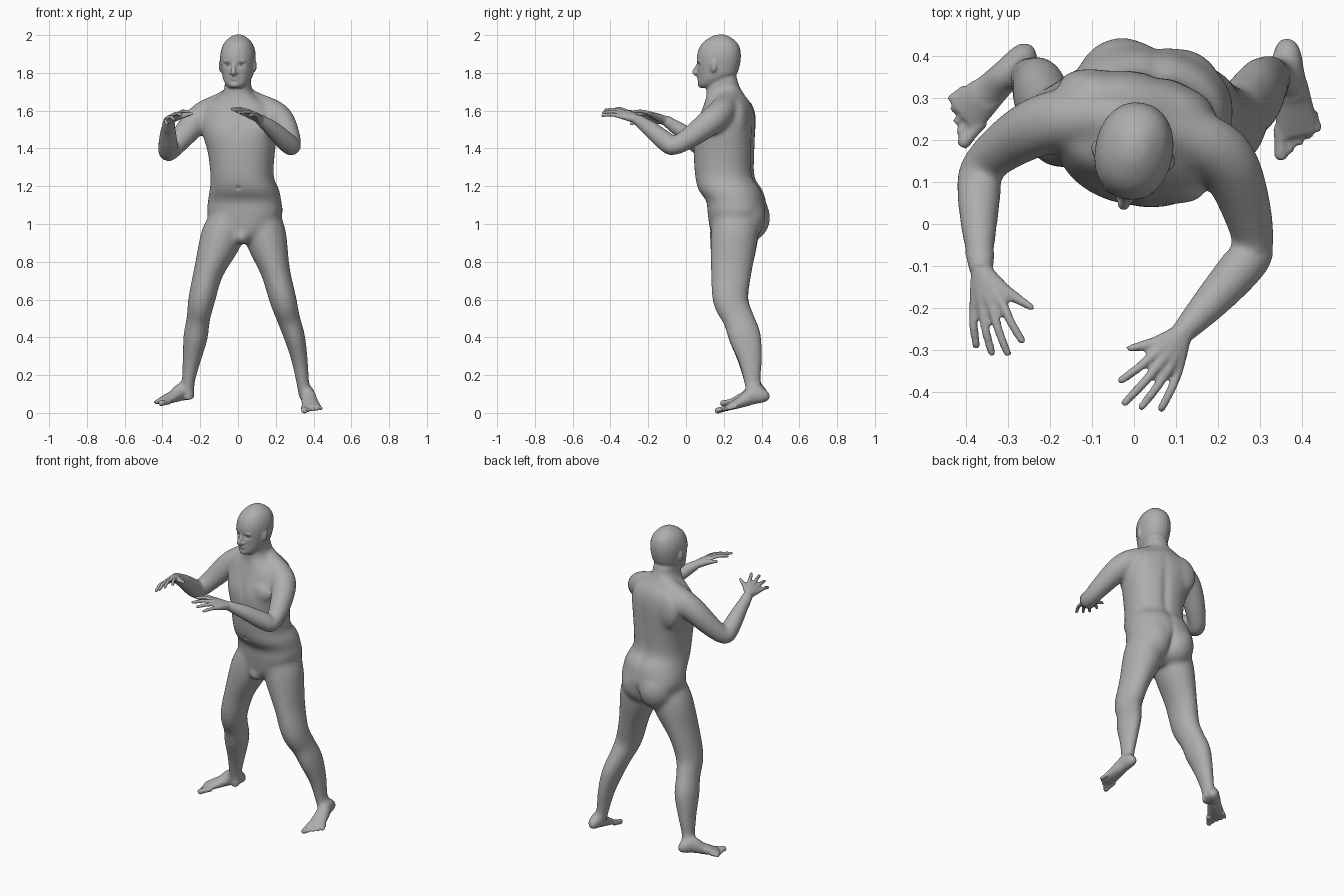
import bpy, bmesh, math
from mathutils import Vector, Matrix

if "Cube" in bpy.data.objects:
    bpy.data.objects.remove(bpy.data.objects["Cube"])

skin = bpy.data.materials.new("plain grey skin")
skin.use_nodes = True
GREY = (.42, .42, .42, 1)
skin.diffuse_color = GREY
skin.node_tree.nodes["Principled BSDF"].inputs["Base Color"].default_value = GREY

Y, Z = Vector((0, 1, 0)), Vector((0, 0, 1))
BACK = Vector((.19, .98, 0)).normalized()      # the trunk and head are turned a little
SIDE = BACK.cross(Z)


def spline(rows, steps):
    """Smooth Catmull-Rom run through rows of x, y, z, half width, half depth."""
    pts = [Vector(r) for r in rows]
    out = []
    for i in range(len(pts) - 1):
        a, b, c, d = pts[max(i - 1, 0)], pts[i], pts[i + 1], pts[min(i + 2, len(pts) - 1)]
        for k in range(steps):
            t = k / steps
            out.append(b + (c - a) * (t / 2) + (a * 2 - b * 5 + c * 4 - d) * (t * t / 2)
                       + (b * 3 - a - c * 3 + d) * (t ** 3 / 2))
    return out + [pts[-1]]


def sweep(bm, rows, ref, axis=None, power=2, sides=20, steps=4):
    """Closed tube with elliptical sections; the depth runs along ref."""
    path = spline(rows, steps)
    rings = []
    for i, p in enumerate(path):
        near, far = path[max(i - 1, 0)], path[min(i + 1, len(path) - 1)]
        t = axis or Vector((far - near)[:3]).normalized()
        u = (ref - t * ref.dot(t)).normalized()
        v = t.cross(u)
        ring = []
        for k in range(sides):
            ang = math.tau * k / sides
            c, s = math.cos(ang), math.sin(ang)
            c = math.copysign(abs(c) ** (2 / power), c)
            s = math.copysign(abs(s) ** (2 / power), s)
            ring.append(bm.verts.new(Vector(p[:3]) + v * c * p[3] + u * s * p[4]))
        rings.append(ring)
    for lo, hi in zip(rings, rings[1:]):
        for k in range(sides):
            n = (k + 1) % sides
            bm.faces.new((lo[k], lo[n], hi[n], hi[k]))
    bm.faces.new(rings[0][::-1])
    bm.faces.new(rings[-1])


def digit(bm, points, radii, ref):
    sweep(bm, [(*p, r, r) for p, r in zip(points, radii)], ref, sides=10)


def blob(bm, centre, size, turn=0):
    m = Matrix.Translation(centre) @ Matrix.Rotation(math.atan2(SIDE.y, SIDE.x) + turn, 4, 'Z')
    bmesh.ops.create_uvsphere(bm, u_segments=20, v_segments=12, radius=1,
                              matrix=m @ Matrix.Diagonal((*size, 1)))


def make(name, bm):
    bmesh.ops.recalc_face_normals(bm, faces=bm.faces)
    mesh = bpy.data.meshes.new(name)
    bm.to_mesh(mesh)
    bm.free()
    mesh.materials.append(skin)
    mesh.polygons.foreach_set("use_smooth", [True] * len(mesh.polygons))
    obj = bpy.data.objects.new(name, mesh)
    bpy.context.collection.objects.link(obj)
    return obj


def fuse(obj, voxel, rounds, dents, soft):
    """Melt overlapping pieces into one skin, soften a region, press in the dents."""
    melt = obj.modifiers.new("melt", 'REMESH')
    melt.mode = 'VOXEL'
    melt.voxel_size = voxel
    melt.use_smooth_shade = True
    relax = obj.modifiers.new("relax", 'SMOOTH')
    relax.iterations = rounds
    done = bpy.data.meshes.new_from_object(
        obj.evaluated_get(bpy.context.evaluated_depsgraph_get()))
    obj.modifiers.clear()
    obj.data = done
    work = bmesh.new()
    work.from_mesh(done)
    region = [v for v in work.verts if soft(v.co)]
    for _ in range(35):
        bmesh.ops.smooth_vert(work, verts=region, factor=.5, use_axis_x=True,
                              use_axis_y=True, use_axis_z=True)
    for centre, size, push in dents:
        for v in work.verts:
            d = sum((g / s) ** 2 for g, s in zip(v.co - centre, size))
            if d < 6:
                v.co += push * math.exp(-d)
    work.to_mesh(done)
    work.free()
    if not done.materials:
        done.materials.append(skin)


# Trunk and neck
body = bmesh.new()
sweep(body, [(.03, .25, .9, .05, .07), (.035, .26, .95, .14, .125), (.037, .273, 1.05, .198, .154),
             (.035, .265, 1.12, .195, .154), (.034, .236, 1.18, .184, .167),
             (.022, .206, 1.25, .167, .155), (.018, .201, 1.37, .176, .158),
             (.01, .204, 1.48, .198, .158), (.005, .218, 1.57, .2, .142),
             (.003, .221, 1.63, .17, .124), (.002, .213, 1.67, .11, .106),
             (0, .2, 1.71, .073, .092), (0, .187, 1.78, .067, .08)], BACK, Z, 2.3, 28)
for s in (-1, 1):
    blob(body, Vector((.037, .317, 1.035)) + SIDE * s * .068, (.112, .117, .13))   # buttock
    blob(body, Vector((.005, .11, 1.5)) + SIDE * s * .08, (.09, .045, .07))        # chest
    blob(body, Vector((.005, .3, 1.54)) + SIDE * s * .09, (.1, .052, .12))         # shoulder blade
blob(body, (.02, .17, .935), (.045, .05, .045))

# Arms, from beside the neck to the wrist
RIGHT_WRIST, LEFT_WRIST = Vector((-.365, -.11, 1.55)), Vector((.115, -.26, 1.555))
arms = (
    [(-.01, .245, 1.68, .06), (-.09, .255, 1.632, .064), (-.17, .25, 1.585, .073),
     (-.235, .23, 1.53, .072), (-.31, .185, 1.443, .061), (-.367, .13, 1.38, .051),
     (-.37, .075, 1.413, .054), (-.37, -.02, 1.49, .043), (*RIGHT_WRIST, .028)],
    [(.01, .24, 1.68, .06), (.1, .215, 1.632, .064), (.18, .185, 1.59, .073),
     (.23, .135, 1.545, .072), (.27, .03, 1.465, .06), (.285, -.06, 1.413, .049),
     (.255, -.105, 1.435, .052), (.185, -.185, 1.5, .043), (*LEFT_WRIST, .028)])
for arm in arms:
    sweep(body, [(*p, p[-1]) for p in arm], Vector((.3, .2, 1)))

# Legs, from hip to ankle
legs = (
    [(-.05, .265, 1.03, .1, .125), (-.09, .255, .92, .112, .127), (-.155, .24, .75, .08, .109),
     (-.192, .237, .6, .072, .095), (-.21, .277, .5, .063, .084), (-.225, .312, .4, .065, .087),
     (-.245, .337, .28, .049, .065), (-.263, .352, .16, .035, .045), (-.262, .37, .08, .035, .047)],
    [(.13, .265, 1.03, .1, .125), (.15, .255, .92, .11, .125), (.198, .24, .75, .079, .109),
     (.238, .235, .6, .072, .095), (.267, .277, .5, .062, .084), (.3, .312, .4, .056, .087),
     (.326, .34, .28, .044, .065), (.343, .352, .16, .035, .045), (.357, .37, .08, .035, .047)])
for leg in legs:
    sweep(body, leg, Y)


# Hands: palm bones, four fingers and a thumb
def hand(bm, wrist, first, last, tips, thumb, up):
    for i, tip in enumerate(tips):
        tip = Vector(tip)
        knuckle = first.lerp(last, i / 3) + up * (.008 if i in (1, 2) else .002)
        root = wrist.lerp(knuckle, .15)
        digit(bm, [wrist, root, wrist.lerp(knuckle, .6), knuckle], (.024, .023, .018, .012), up)
        digit(bm, [knuckle, knuckle.lerp(tip, .45) + up * .007, tip.lerp(knuckle, .1), tip],
              (.012, .011, .0098, .007), up)
    base = wrist.lerp(first, .3)
    digit(bm, [wrist, base.lerp(thumb, .3), base.lerp(thumb, .65), thumb],
          (.024, .019, .013, .008), up)


hand(body, RIGHT_WRIST, Vector((-.31, -.195, 1.585)), Vector((-.381, -.205, 1.545)),
     [(-.264, -.285, 1.595), (-.3, -.316, 1.58), (-.338, -.316, 1.555), (-.376, -.298, 1.53)],
     Vector((-.24, -.202, 1.585)), Vector((-.5, 0, .85)))
hand(body, LEFT_WRIST, Vector((.037, -.32, 1.597)), Vector((.104, -.355, 1.57)),
     [(-.037, -.378, 1.61), (-.027, -.433, 1.605), (.014, -.443, 1.59), (.062, -.448, 1.575)],
     Vector((-.017, -.298, 1.6)), Vector((.3, -.1, .9)))


# Feet: a wedge with five toes, heel slightly raised
def foot(bm, heel, ahead, medial, drop):
    ahead = Vector((*ahead, drop)).normalized()
    across = Z.cross(ahead).normalized() * medial
    rows = [(-.015, 0, .037, .016, .02), (.01, 0, .038, .034, .037), (.07, 0, .054, .037, .052),
            (.13, -.002, .036, .043, .034), (.19, -.004, .023, .05, .022),
            (.225, -.006, .017, .049, .014)]
    sweep(bm, [(*(heel + ahead * d + across * o + Z * h), a, b) for d, o, h, a, b in rows], Z)
    for i in range(5):
        start = heel + ahead * (.2 - .007 * i) + across * (.036 - .021 * i) + Z * .016
        end = start + ahead * (.08 - .008 * i) + across * (.004 - .003 * i) - Z * .004
        size = .017 if i == 0 else .0105
        digit(bm, [start, start.lerp(end, .5), start.lerp(end, .85), end],
              (size, size * .9, size, size * .7), Z)


foot(body, Vector((-.25, .415, .065)), (-.69, -.72), 1, -.1)
foot(body, Vector((.364, .43, .055)), (.1, -.98), -1, -.21)


# Head with nose, lips, chin, brows and ears
def face(side, front, z):
    return Vector((0, .175, z)) + SIDE * side - BACK * front


skull = [(2.004, -.01, .004, .004), (1.996, -.008, .032, .04), (1.97, -.005, .064, .081),
         (1.94, -.003, .082, .105), (1.9, 0, .092, .116), (1.86, .002, .092, .116),
         (1.82, .005, .087, .11), (1.79, .01, .081, .102), (1.76, .028, .07, .083),
         (1.735, .05, .052, .059), (1.72, .06, .032, .04)]
sweep(body, [(*face(0, f, z), a, b) for z, f, a, b in skull], BACK, Z, 2.15, 24)
digit(body, [face(0, .108, 1.855), face(0, .122, 1.825), face(0, .131, 1.803), face(0, .11, 1.793)],
      (.009, .011, .015, .012), SIDE)
blob(body, face(0, .105, 1.778), (.028, .014, .007))
blob(body, face(0, .104, 1.766), (.024, .014, .007))
blob(body, face(0, .098, 1.738), (.026, .017, .016))
for s in (-1, 1):
    blob(body, face(s * .014, .112, 1.8), (.011, .013, .008))
    blob(body, face(s * .034, .099, 1.862), (.026, .014, .008))
    blob(body, face(s * .089, .014, 1.838), (.012, .021, .035), s * -.35)

dents = [(face(s * .035, .107, 1.842), (.019, .03, .012), BACK * .012) for s in (-1, 1)]
dents += [
    (Vector((.055, .39, 1.35)), (.025, .1, .2), BACK * -.012),        # spine
    (Vector((.055, .43, 1.0)), (.018, .1, .08), BACK * -.014),        # cleft
    (Vector((-.01, .05, 1.5)), (.018, .06, .06), BACK * .008),        # breastbone
    (Vector((0, .05, 1.19)), (.012, .04, .01), BACK * .009)]          # navel
fuse(make("body", body), .006, 4, dents,
     lambda p: p.z < 1.66 + p.y * .35 and p.y > -.07 and (p.z > .1 or p.y > .34))

# Eyes
for s, label in ((-1, "right_eye"), (1, "left_eye")):
    eye = bmesh.new()
    blob(eye, face(s * .035, .085, 1.842), (.015, .015, .011))
    make(label, eye)
